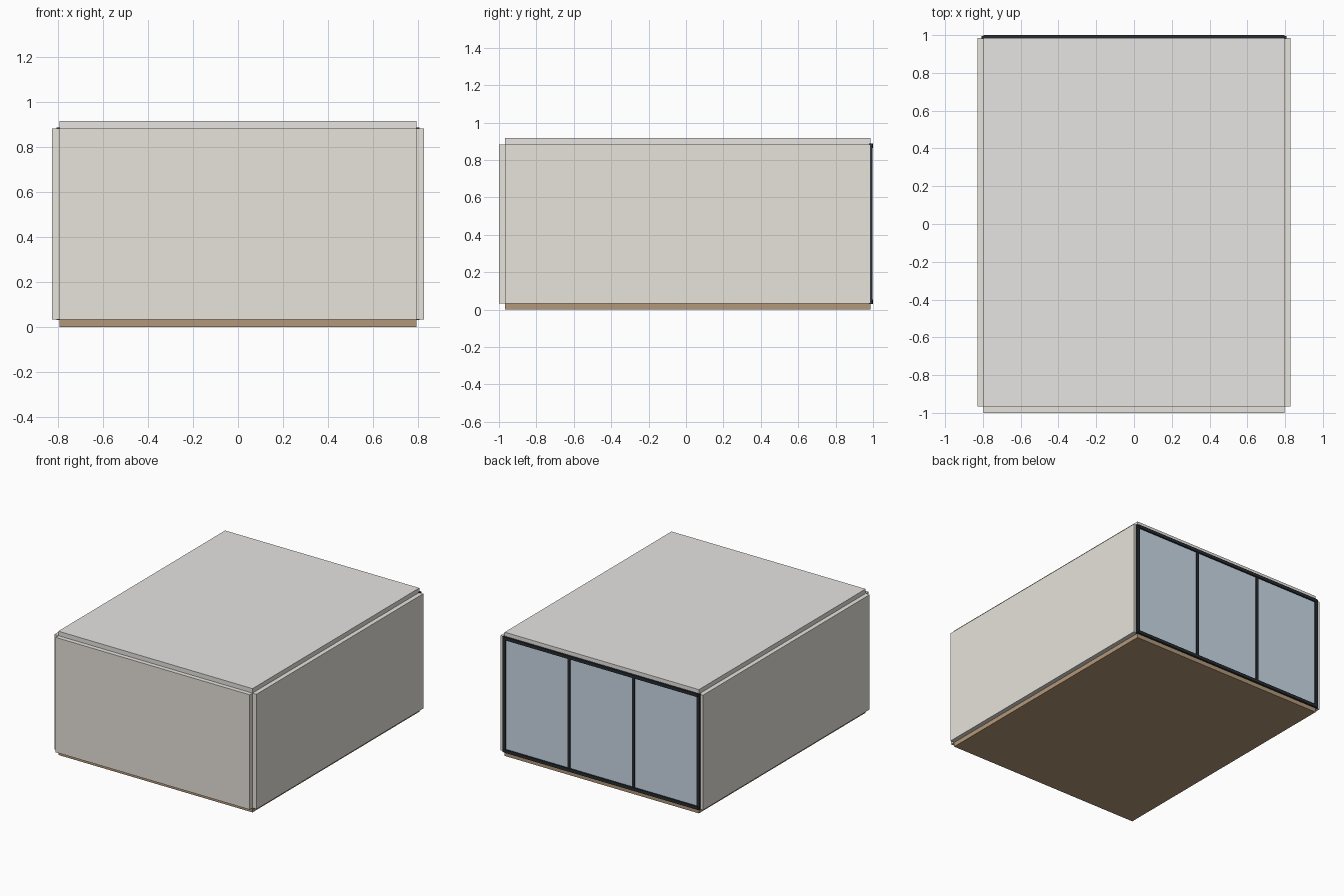
import bpy

if "Cube" in bpy.data.objects:
    bpy.data.objects.remove(bpy.data.objects["Cube"])


def material(name, color):
    m = bpy.data.materials.new(name)
    m.diffuse_color = color
    m.use_nodes = True
    m.node_tree.nodes["Principled BSDF"].inputs["Base Color"].default_value = m.diffuse_color
    return m


def box(name, x, y, z, mat):
    """Box from (min, max) ranges along each axis."""
    bpy.ops.mesh.primitive_cube_add(size=1)
    ob = bpy.context.object
    ob.name = name
    ob.location = [(a + b) / 2 for a, b in (x, y, z)]
    ob.scale = [b - a for a, b in (x, y, z)]
    bpy.ops.object.transform_apply(location=True, rotation=False, scale=True)
    ob.data.materials.append(mat)
    return ob


wall = material("plaster", (0.80, 0.77, 0.71, 1))
roof = material("ceiling_white", (0.80, 0.78, 0.76, 1))
wood = material("wood_floor", (0.45, 0.31, 0.19, 1))
black = material("black_metal", (0.02, 0.025, 0.03, 1))
glass = material("window_glass", (0.60, 0.70, 0.80, 1))

T = 0.033                     # slab thickness
W = 0.796                     # half width of the room
Y0, Y1 = -1 + T, 0.986        # room depth
Z0, Z1 = T, 0.884             # wall bottom and top

# Floor, ceiling and walls butt edge to edge
box("floor", (-W, W), (Y0, Y1), (0, Z0), wood)
box("ceiling", (-W, W), (Y0, Y1), (Z1, Z1 + T), roof)
box("front_wall", (-W, W), (-1, Y0), (Z0, Z1), wall)
box("left_wall", (-W - T, -W), (Y0, Y1), (Z0, Z1), wall)
box("right_wall", (W, W + T), (Y0, Y1), (Z0, Z1), wall)

# Window wall: rails, end posts and mullions
box("window_bottom_rail", (-W, W), (0.98, 1.0), (0.031, 0.054), black)
box("window_top_rail", (-W, W), (0.98, 1.0), (0.865, 0.888), black)
for side, s in (("left", -1), ("right", 1)):
    c = s * W
    box(side + "_window_post", (c - 0.012, c + 0.012), (0.979, 0.996), (0.031, 0.888), black)
    c = s * W / 3
    box(side + "_mullion", (c - 0.01, c + 0.01), (0.979, 0.996), (Z0, Z1), black)

# Three glass panes
for i in range(3):
    x = -W + i * 2 * W / 3
    box(f"glass_pane_{i + 1}", (x, x + 2 * W / 3), (0.983, 0.989), (0.04, 0.88), glass)
